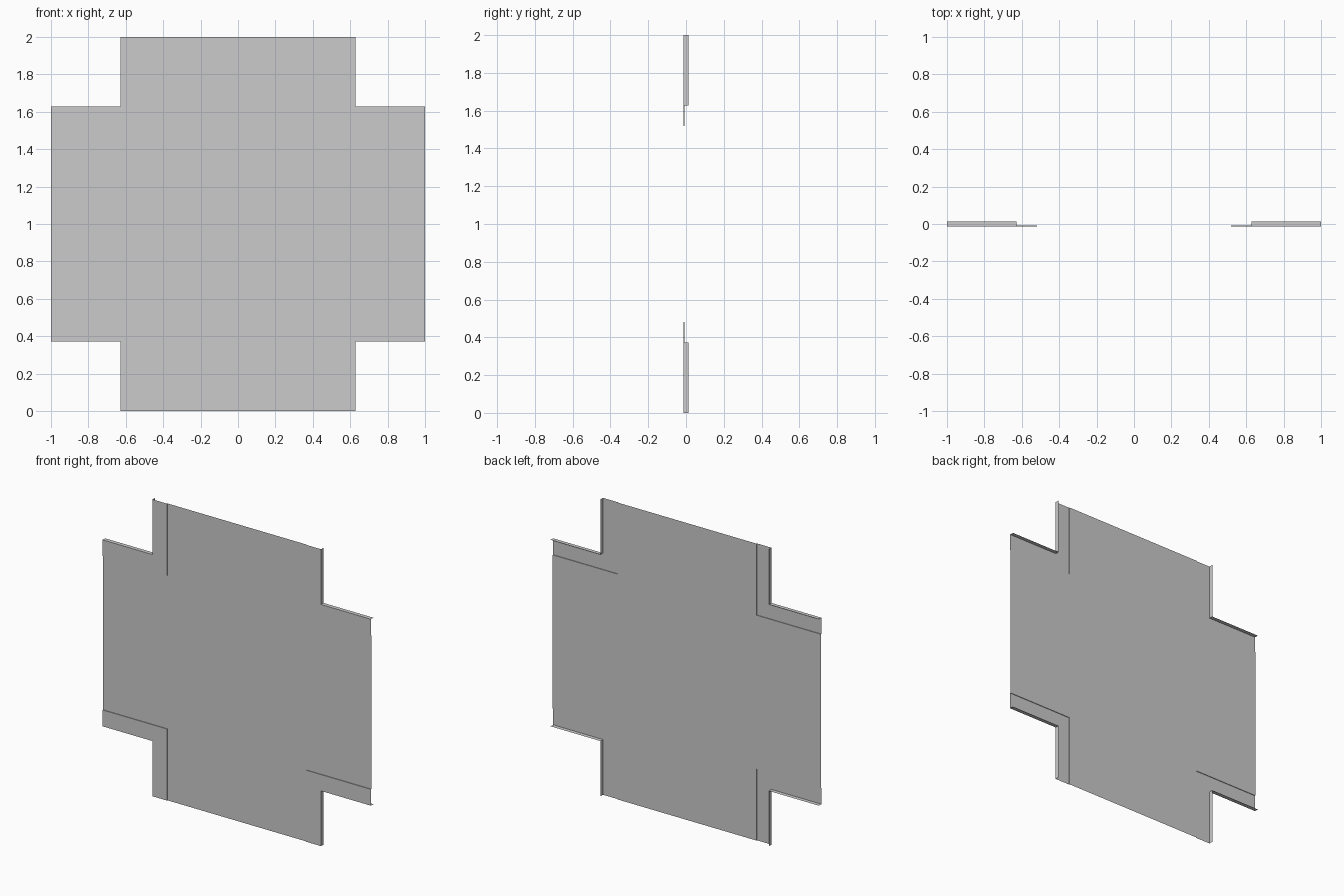
import bpy

if "Cube" in bpy.data.objects:
    bpy.data.objects.remove(bpy.data.objects["Cube"])

INNER, OUTER = 0.518, 0.628            # kerb line and outer pavement line
ROAD_Y, TOP_Y, BACK_Y = -0.009, -0.0135, 0.0135


def add_mesh(name, verts, faces):
    mesh = bpy.data.meshes.new(name)
    mesh.from_pydata(verts, [], faces)
    mesh.update()
    obj = bpy.data.objects.new(name, mesh)
    bpy.context.collection.objects.link(obj)
    return obj


# Road surface: an open cross made of a centre square and four arms
def rect(x0, x1, z0, z1):
    return [(x0, ROAD_Y, z0 + 1), (x1, ROAD_Y, z0 + 1),
            (x1, ROAD_Y, z1 + 1), (x0, ROAD_Y, z1 + 1)]


k = INNER
verts = []
for r in [(-k, k, -k, k), (-1, -k, -k, k), (k, 1, -k, k), (-k, k, -1, -k), (-k, k, k, 1)]:
    verts += rect(*r)
add_mesh("road_surface", verts, [tuple(range(i, i + 4)) for i in range(0, 20, 4)])


# Corner pavements: kerb step, flat strip and outer skirt swept round an L
profile = [(INNER, ROAD_Y), (INNER, TOP_Y), (OUTER, TOP_Y), (OUTER, BACK_Y)]


def pavement(name, sx, sz):
    verts = []
    for o, y in profile:
        for x, z in [(o, 1), (o, o), (1, o)]:
            verts.append((sx * x, y, 1 + sz * z))
    faces = []
    for row in range(len(profile) - 1):
        for i in range(2):
            a = row * 3 + i
            f = (a, a + 1, a + 4, a + 3)
            faces.append(f if sx * sz > 0 else f[::-1])
    add_mesh(name, verts, faces)


for sx, side in [(-1, "left"), (1, "right")]:
    for sz, level in [(-1, "lower"), (1, "upper")]:
        pavement(f"pavement_{level}_{side}", sx, sz)
